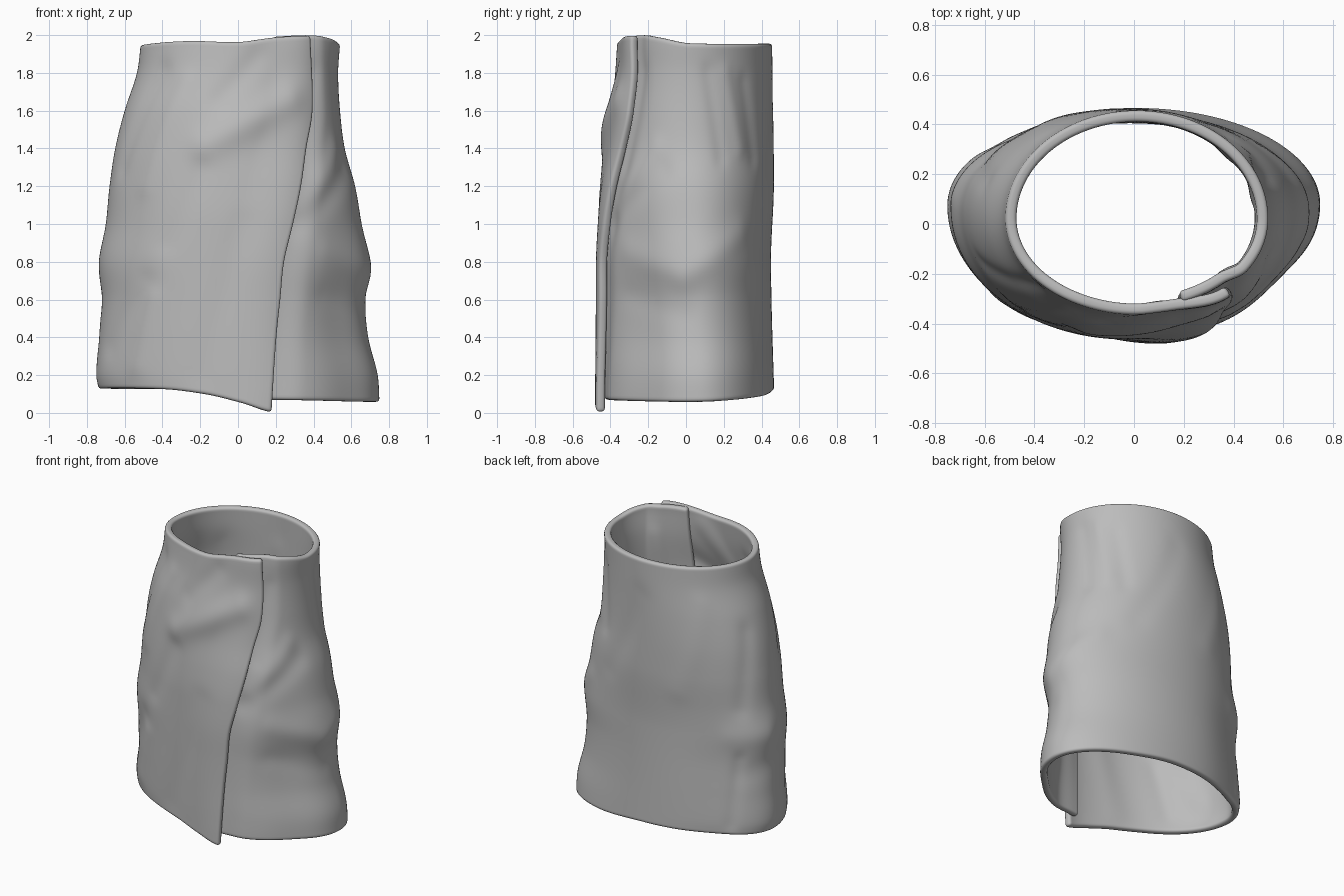
import bpy, bmesh, math
from mathutils import Vector

if "Cube" in bpy.data.objects:
    bpy.data.objects.remove(bpy.data.objects["Cube"])

NT, NV = 180, 72   # divisions around and up the cloth
THICK = 0.045      # cloth thickness

# Profiles: (height, value)
LEFT = [(0.1, -.73), (.2, -.75), (.4, -.735), (.6, -.725), (.8, -.735), (1, -.70),
        (1.2, -.68), (1.4, -.65), (1.6, -.60), (1.8, -.535), (1.95, -.515)]
RIGHT = [(.05, .75), (.2, .74), (.4, .69), (.6, .675), (.8, .695), (1, .655),
         (1.2, .62), (1.4, .565), (1.6, .54), (1.8, .53), (1.95, .54)]
FRONT = [(0, -.46), (1, -.465), (1.2, -.455), (1.4, -.435), (1.6, -.415), (1.8, -.38), (2, -.36)]
BACK = [(0, .47), (.8, .45), (1.2, .465), (2, .455)]
FLAP_EDGE = [(0, .175), (.4, .20), (.6, .22), (.8, .24), (1, .285), (1.2, .325),
             (1.4, .35), (1.6, .38), (2, .37)]
TUCK_EDGE = [(0, .14), (2, .20)]
TUCK_DEPTH = [(0, .02), (1, .022), (1.5, .025), (2, .025)]
# Hems by angle in degrees: right 0, back 90, left 180, front 270
BOTTOM = [(-80, .07), (0, .06), (60, .09), (90, .12), (180, .125), (235, .125),
          (255, .1), (270, .055), (284, .002), (320, -.005)]
TOP = [(-75, 1.99), (-45, 2.0), (-25, 1.985), (0, 1.955), (90, 1.955), (180, 1.95),
       (200, 1.955), (240, 1.97), (270, 1.965), (292, 1.99), (320, 2.0)]
# Folds: start angle, start height, end angle, end height, width, amount
FOLDS = [(258, 1.42, 300, 1.66, .09, .022), (262, 1.66, 280, 1.88, .07, -.01),
         (225, 1.2, 240, 1.75, .06, .007), (205, 1.3, 222, 1.8, .06, -.01),
         (205, .35, 228, .7, .07, -.009), (225, .25, 232, .6, .06, .008),
         (255, .2, 275, 1.0, .07, -.005), (240, .9, 255, 1.3, .06, -.007),
         (-62, 1.0, -20, 1.28, .07, -.01), (-55, 1.08, -25, 1.4, .06, .008),
         (-45, .85, -8, .72, .08, .008), (-8, .72, 35, .95, .08, .008),
         (-45, .62, -8, .52, .07, -.005), (20, 1.35, 12, 1.8, .05, -.007),
         (35, 1.4, 25, 1.8, .05, .007), (48, 1.35, 40, 1.75, .05, -.007),
         (-50, 1.3, -40, 1.8, .05, -.005), (140, .2, 146, .65, .05, -.008),
         (150, 1.0, 160, 1.5, .07, -.008), (140, .8, 170, .8, .08, .006),
         (150, .55, 180, .6, .08, -.005), (110, 1.1, 130, 1.7, .08, .005),
         (60, 1.1, 85, 1.7, .08, -.005)]


def curve(pts, t):
    """Smooth interpolation through the points."""
    if t <= pts[0][0]:
        return pts[0][1]
    for i in range(len(pts) - 1):
        (a, p), (b, q) = pts[i], pts[i + 1]
        if t <= b:
            def slope(k):
                lo, hi = pts[max(k - 1, 0)], pts[min(k + 1, len(pts) - 1)]
                return (hi[1] - lo[1]) / (hi[0] - lo[0])
            h, s = b - a, (t - a) / (b - a)
            return ((2*s**3 - 3*s*s + 1) * p + (s**3 - 2*s*s + s) * h * slope(i)
                    + (3*s*s - 2*s**3) * q + (s**3 - s*s) * h * slope(i + 1))
    return pts[-1][1]


def smooth(t):
    t = min(max(t, 0), 1)
    return t * t * (3 - 2 * t)


def ring(z):
    """Centre and radii of the oval at a height."""
    l, r = curve(LEFT, z), curve(RIGHT, z)
    cy = .08 - .06 * z / 2
    return (l + r) / 2, (r - l) / 2, cy, curve(BACK, z) - cy, cy - curve(FRONT, z)


def edge_angle(edge, z):
    cx, rx = ring(z)[:2]
    return -math.degrees(math.acos((curve(edge, z) - cx) / rx))


def fold_offset(deg, z):
    total, k = 0, math.radians(1) * .6
    p = Vector((deg * k, z))
    for a0, z0, a1, z1, w, amt in FOLDS:
        a, b = Vector((a0 * k, z0)), Vector((a1 * k, z1))
        s = min(max((p - a).dot(b - a) / (b - a).length_squared, 0), 1)
        total += amt * math.exp(-((p - a.lerp(b, s)).length / w) ** 2)
    # flatter lower skirt at the front right and back left
    low = smooth((1.3 - z) / .7)
    total -= low * .03 * math.exp(-((deg + 36) / 18) ** 2)
    total -= low * .016 * math.exp(-((deg - 130) / 18) ** 2)
    return total


def cloth_point(u, v):
    z = .1 + 1.87 * v
    for _ in range(3):   # settle the angle and height against the slanted edges
        start, end = edge_angle(TUCK_EDGE, z), edge_angle(FLAP_EDGE, z) + 360
        deg = start + (end - start) * u
        lo, hi = curve(BOTTOM, deg), curve(TOP, deg)
        z = lo + (hi - lo) * v
    cx, rx, cy, back, front = ring(z)
    th = math.radians(deg)
    c, s = math.cos(th), math.sin(th)
    ry = back if s > 0 else front
    n = Vector((c / rx, s / ry)).normalized()
    # tucked layer sinks inward, flap edge lifts slightly
    out = fold_offset(deg, z) - curve(TUCK_DEPTH, z) * smooth((end - 360 + 14 - deg) / 14)
    out += (.026 + .004 * z) * smooth((deg - end + 28) / 26)
    return (cx + rx * c + n.x * out, cy + ry * s + n.y * out, z)


# Wrapped skirt: one open sheet overlapping itself at the front
bm = bmesh.new()
grid = [[bm.verts.new(cloth_point(i / NT, j / NV)) for i in range(NT + 1)]
        for j in range(NV + 1)]
for j in range(NV):
    for i in range(NT):
        bm.faces.new((grid[j][i], grid[j][i + 1], grid[j + 1][i + 1], grid[j + 1][i]))
mesh = bpy.data.meshes.new("wrap_skirt")
bm.to_mesh(mesh)
bm.free()
skirt = bpy.data.objects.new("wrap_skirt", mesh)
bpy.context.collection.objects.link(skirt)

# Cloth thickness with softened hems
solid = skirt.modifiers.new("thickness", 'SOLIDIFY')
solid.thickness, solid.offset = THICK, -1
bevel = skirt.modifiers.new("soft_hem", 'BEVEL')
bevel.width, bevel.segments = .016, 3
bevel.limit_method, bevel.angle_limit = 'ANGLE', math.radians(60)

grey = bpy.data.materials.new("grey_cloth")
grey.diffuse_color = (.5, .5, .5, 1)
grey.use_nodes = True
grey.node_tree.nodes["Principled BSDF"].inputs["Base Color"].default_value = grey.diffuse_color
mesh.materials.append(grey)

bpy.context.view_layer.objects.active = skirt
skirt.select_set(True)
bpy.ops.object.shade_smooth_by_angle(angle=math.radians(50))
